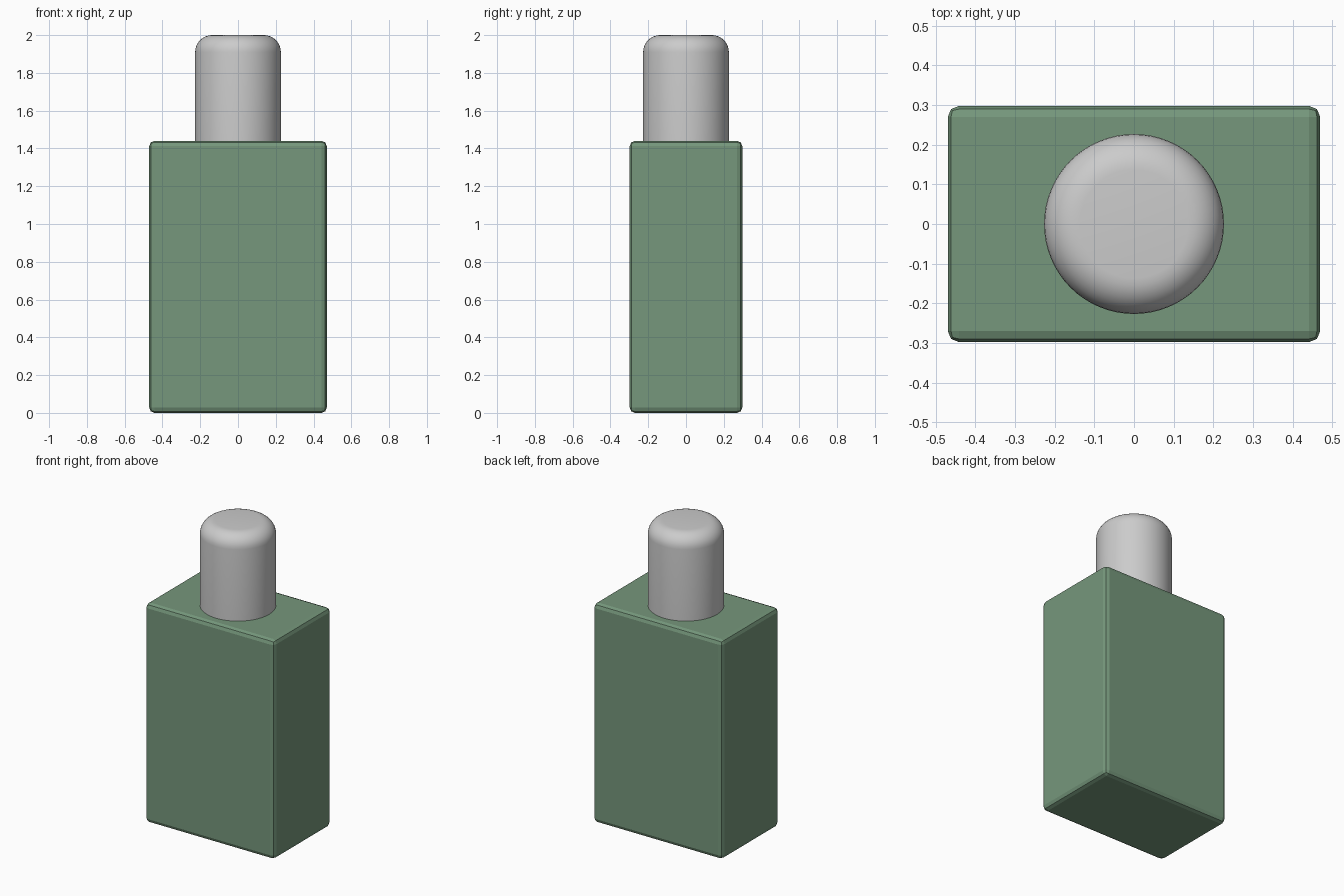
import bpy, bmesh, math

if "Cube" in bpy.data.objects:
    bpy.data.objects.remove(bpy.data.objects["Cube"])

def finish(name, bm):
    mesh = bpy.data.meshes.new(name)
    bmesh.ops.recalc_face_normals(bm, faces=bm.faces)
    bm.to_mesh(mesh)
    bm.free()
    obj = bpy.data.objects.new(name, mesh)
    bpy.context.collection.objects.link(obj)
    return obj

# Bottle body: rectangular block with narrow two-step rounded edges
W, D, H = 0.94, 0.596, 1.44
bm = bmesh.new()
bmesh.ops.create_cube(bm, size=1)
for v in bm.verts:
    v.co.x *= W
    v.co.y *= D
    v.co.z = (v.co.z + 0.5) * H
bmesh.ops.bevel(bm, geom=bm.edges[:], offset=0.028, segments=2, profile=0.5, affect='EDGES')
body = finish("bottle_body", bm)
green = bpy.data.materials.new("green")
green.diffuse_color = (0.18, 0.31, 0.20, 1)
green.use_nodes = True
green.node_tree.nodes["Principled BSDF"].inputs["Base Color"].default_value = green.diffuse_color
body.data.materials.append(green)

# Cap: cylinder with a softly rounded top rim
R, RIM, BASE, TOP = 0.227, 0.09, 1.435, 2.0
profile = [(R, BASE)]
for i in range(9):
    a = math.radians(90 * i / 8)
    profile.append((R - RIM + RIM * math.cos(a), TOP - RIM + RIM * math.sin(a)))
bm = bmesh.new()
N = 64
rings = [[bm.verts.new((r * math.cos(2 * math.pi * k / N), r * math.sin(2 * math.pi * k / N), z))
          for k in range(N)] for r, z in profile]
for lo, hi in zip(rings, rings[1:]):
    for k in range(N):
        j = (k + 1) % N
        bm.faces.new((lo[k], lo[j], hi[j], hi[k]))
bm.faces.new(rings[0][::-1])
bm.faces.new(rings[-1])
cap = finish("cap", bm)
bpy.context.view_layer.objects.active = cap
cap.select_set(True)
bpy.ops.object.shade_smooth_by_angle(angle=math.radians(30))
